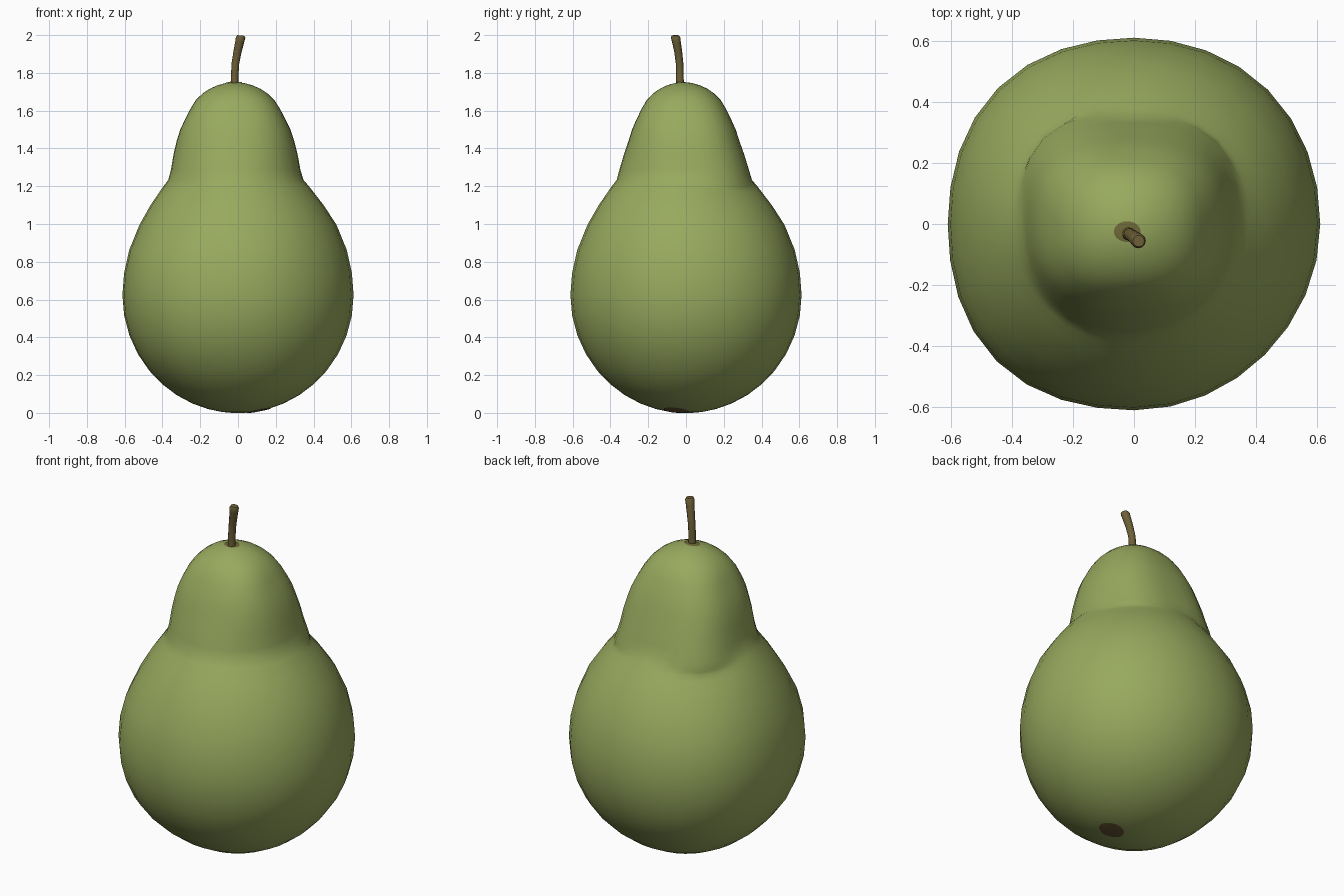
import bpy, bmesh, math
from mathutils import Vector

cube = bpy.data.objects.get("Cube")
if cube:
    bpy.data.objects.remove(cube)

SEGMENTS = 32


def material(name, rgb):
    m = bpy.data.materials.new(name)
    m.use_nodes = True
    m.diffuse_color = (*rgb, 1)
    bsdf = next(n for n in m.node_tree.nodes if n.type == 'BSDF_PRINCIPLED')
    bsdf.inputs["Base Color"].default_value = (*rgb, 1)
    bsdf.inputs["Roughness"].default_value = 0.6
    return m


def loft(name, rings, mat, angle):
    """Skin a stack of equally sized rings and cap both ends."""
    bm = bmesh.new()
    loops = [[bm.verts.new(p) for p in ring] for ring in rings]
    n = len(loops[0])
    for a, b in zip(loops, loops[1:]):
        for i in range(n):
            j = (i + 1) % n
            bm.faces.new((a[i], a[j], b[j], b[i]))
    bm.faces.new(loops[0][::-1])
    bm.faces.new(loops[-1])
    return finish(name, bm, mat, angle)


def finish(name, bm, mat, angle):
    mesh = bpy.data.meshes.new(name)
    bm.to_mesh(mesh)
    bm.free()
    mesh.materials.append(mat)
    obj = bpy.data.objects.new(name, mesh)
    bpy.context.collection.objects.link(obj)
    bpy.ops.object.select_all(action='DESELECT')
    obj.select_set(True)
    bpy.context.view_layer.objects.active = obj
    bpy.ops.object.shade_smooth_by_angle(angle=math.radians(angle))
    return obj


def sample(table, z):
    """Linear lookup of a (z, value) table."""
    if z <= table[0][0]:
        return table[0][1]
    for (z0, v0), (z1, v1) in zip(table, table[1:]):
        if z <= z1:
            return v0 + (v1 - v0) * (z - z0) / (z1 - z0)
    return table[-1][1]


green = material("pear_green", (0.314, 0.397, 0.112))
brown = material("stem_brown", (0.155, 0.118, 0.038))
olive = material("stem_socket_olive", (0.16, 0.144, 0.04))
dark = material("blossom_end_brown", (0.14, 0.1, 0.035))

# Round belly (elliptical bowl below) and squarer neck: (height, radius)
bowl = [math.radians(a) for a in (3, 8, 15, 23, 32, 41, 50, 60, 70, 80, 90)]
belly = [(.625 * (1 - math.cos(a)) - .001, .612 * math.sin(a)) for a in bowl]
belly += [(.74, .603), (.862, .576), (.995, .522), (1.1, .458), (1.2, .385),
          (1.3, .29), (1.4, .18), (1.5, 0)]
neck = [(1.0, .385), (1.2, .365), (1.233, .358), (1.286, .343), (1.37, .323),
        (1.444, .301), (1.5, .283), (1.55, .26), (1.61, .23), (1.656, .202),
        (1.69, .168), (1.715, .132), (1.735, .088), (1.747, .044), (1.75, .015)]
shift = [(1.0, 0), (1.25, -.012), (1.75, -.016)]
widen = [(1.286, 0), (1.444, .03), (1.75, .03)]
# Uneven swelling of the four corners, by sign of x and y
belly_corner = {(1, 1): .011, (-1, 1): .02, (-1, -1): .026, (1, -1): -.004}
neck_corner = {(1, 1): 0, (-1, 1): .012, (-1, -1): -.024, (1, -1): -.028}
belly_swell = [(0, 0), (.3, 1), (.8, 1), (1.2, -.3)]
neck_swell = [(1.25, 1), (1.6, 0)]
heights = [z for z, r in belly if z < 1.2] + [1.14, 1.17, 1.185]
heights += [z for z, r in neck if z > 1.1]


def pear_ring(z):
    c, wide = sample(shift, z), sample(widen, z)
    blend = min(1, max(0, (1.75 - z) / 0.15))
    ring = []
    for i in range(SEGMENTS):
        a = 2 * math.pi * i / SEGMENTS
        ca, sa = math.cos(a), math.sin(a)
        corner = (1 if ca > 0 else -1, 1 if sa > 0 else -1)
        diagonal = math.sin(2 * a) ** 2
        square = (abs(ca) ** 2.6 + abs(sa) ** 2.6) ** (-1 / 2.6)
        r = sample(belly, z)
        r += belly_corner[corner] * diagonal * sample(belly_swell, z)
        if z >= 1.0:
            r_neck = sample(neck, z) * (1 + (square - 1) * blend)
            r_neck += neck_corner[corner] * diagonal * sample(neck_swell, z)
            r = max(r, r_neck)
        ring.append((c + r * ca * (1 + wide), c * 0.8 + r * sa * (1 - wide), z))
    return ring


pear = loft("pear_body", [pear_ring(z) for z in sorted(heights)], green, 80)


# Stem: slightly bent tube, flaring at the tip
def stem_ring(x, y, z, r, tilt):
    return [(x + r * math.cos(a), y + r * math.sin(a),
             z - tilt * r * math.cos(a))
            for a in (2 * math.pi * i / 12 for i in range(12))]


stem_path = [(-.018, -.032, 1.72, .022, 0), (-.017, -.033, 1.79, .020, 0),
             (-.014, -.034, 1.85, .020, .1), (-.003, -.041, 1.91, .021, .2),
             (.008, -.05, 1.96, .023, .2), (.014, -.055, 1.988, .025, .1),
             (.015, -.056, 1.998, .019, .1)]
loft("stem", [stem_ring(*p) for p in stem_path], brown, 50)


# Coloured patches laid onto the skin
def patch(name, x, y, rx, ry, side, mat):
    bm = bmesh.new()
    bmesh.ops.create_grid(bm, x_segments=8, y_segments=8, size=1)
    for v in bm.verts:
        u, w = v.co.x, v.co.y
        # square grid to disc
        px = x + rx * u * math.sqrt(1 - w * w / 2)
        py = y + ry * w * math.sqrt(1 - u * u / 2)
        hit, spot, normal, _ = pear.ray_cast(Vector((px, py, 3 * side)),
                                             Vector((0, 0, -side)))
        v.co = Vector((spot.x, spot.y, max(0, spot.z + 0.003 * side)))
    if side < 0:
        bmesh.ops.reverse_faces(bm, faces=bm.faces[:])
    finish(name, bm, mat, 80)


patch("stem_socket", -.022, -.025, .044, .034, 1, olive)
patch("blossom_end", .112, -.052, .066, .066, -1, dark)
